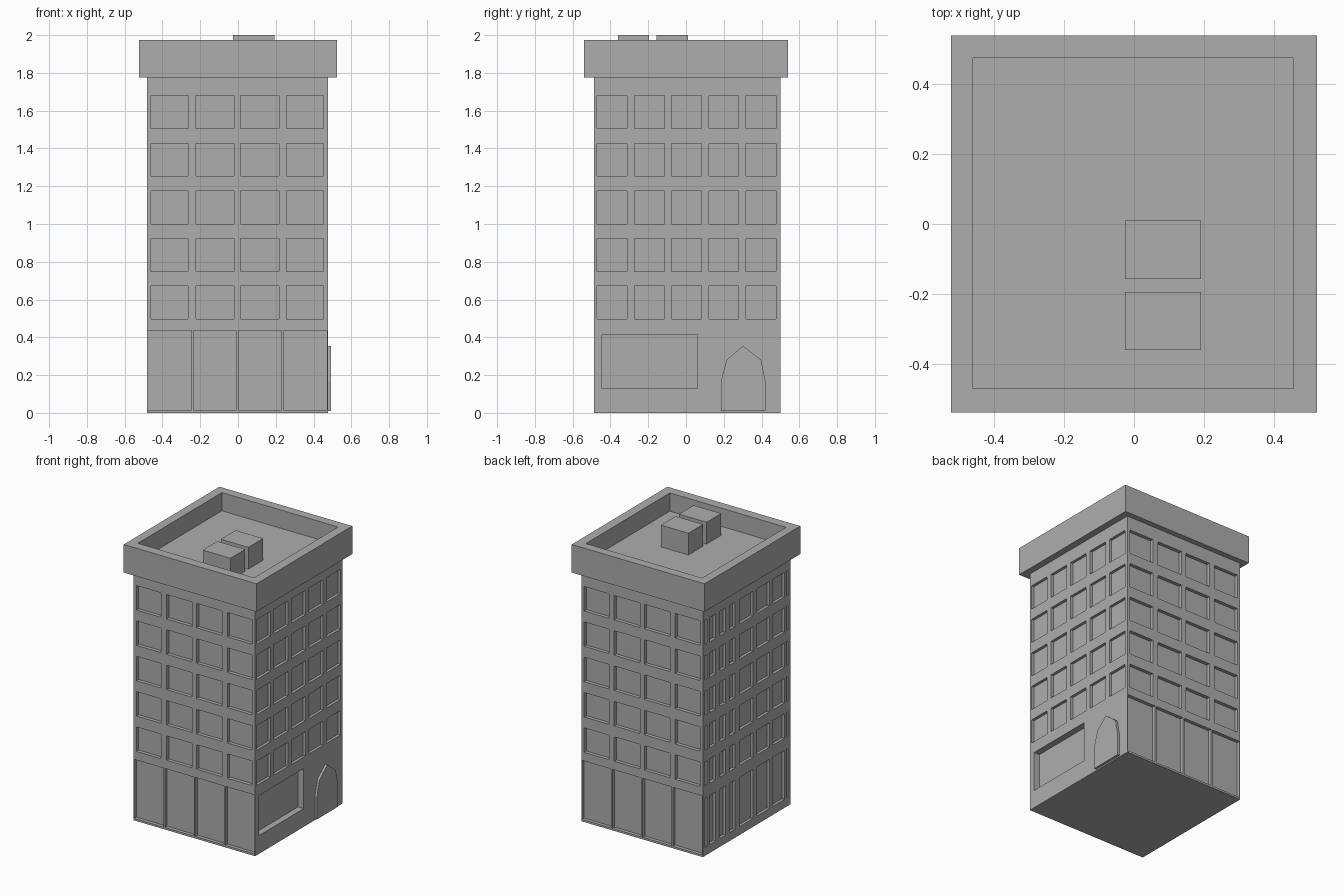
import bpy
import bmesh

cube = bpy.data.objects.get("Cube")
if cube:
    bpy.data.objects.remove(cube, do_unlink=True)

grey = bpy.data.materials.new("concrete grey")
grey.use_nodes = True
grey.diffuse_color = (0.42, 0.42, 0.42, 1)
grey.node_tree.nodes["Principled BSDF"].inputs["Base Color"].default_value = (0.42, 0.42, 0.42, 1)


def finish(name, bm):
    bmesh.ops.recalc_face_normals(bm, faces=bm.faces)
    mesh = bpy.data.meshes.new(name)
    bm.to_mesh(mesh)
    bm.free()
    mesh.materials.append(grey)
    obj = bpy.data.objects.new(name, mesh)
    bpy.context.scene.collection.objects.link(obj)
    return obj


def boxes(name, ranges):
    """One object of boxes, each given as x, y and z ranges."""
    bm = bmesh.new()
    for spans in ranges:
        for v in bmesh.ops.create_cube(bm, size=1)["verts"]:
            v.co = [(a + b) / 2 + c * (b - a) for c, (a, b) in zip(v.co, spans)]
    return finish(name, bm)


def carve(obj, name, ranges):
    """Cut boxes out of an object."""
    cutter = boxes(name, ranges)
    cutter.hide_render = True
    mod = obj.modifiers.new(name, "BOOLEAN")
    mod.operation = "DIFFERENCE"
    mod.solver = "EXACT"
    mod.object = cutter
    bpy.context.view_layer.objects.active = obj
    bpy.ops.object.modifier_apply(modifier=name)
    bpy.data.objects.remove(cutter, do_unlink=True)


# Main tower
X0, X1, Y0, Y1 = -0.483, 0.476, -0.487, 0.5
OUT = 0.1
tower = boxes("tower", [((X0, X1), (Y0, Y1), (0, 1.79))])
floors = [(0.497 + i * 0.252, 0.671 + i * 0.252) for i in range(5)]

# Front and back: four windows per floor over four tall ground panels
columns = [(-0.46, -0.265), (-0.222, -0.022), (0.014, 0.216), (0.258, 0.453)]
panels = [(-0.478, -0.247), (-0.236, -0.008), (0.003, 0.23), (0.241, 0.471)]
for name, depth in (("front_recesses", (Y0 - OUT, Y0 + 0.025)),
                    ("back_recesses", (Y1 - 0.025, Y1 + OUT))):
    carve(tower, name,
          [(c, depth, f) for c in columns for f in floors]
          + [(p, depth, (0.014, 0.435)) for p in panels])

# Left side: five windows per floor and a wide shop window
side_columns = [(-0.47 + i * 0.197, -0.312 + i * 0.197) for i in range(5)]
carve(tower, "left_recesses",
      [((X1 - 0.02, X1 + OUT), c, f) for c in side_columns for f in floors]
      + [((X1 - 0.045, X1 + OUT), (-0.445, 0.06), (0.13, 0.415))])

# Right side: narrow windows to the back, wider ones to the front
right_columns = [(0.455, 0.473), (0.355, 0.425), (0.245, 0.305), (0.14, 0.2),
                 (-0.065, 0.085), (-0.25, -0.11), (-0.42, -0.29), (-0.46, -0.445)]
carve(tower, "right_recesses",
      [((X0 - OUT, X0 + 0.02), c, f)
       for c in right_columns for f in floors + [(0.06, 0.41)]])

# Overhanging parapet with a sunken roof
parapet = boxes("parapet", [((-0.524, 0.524), (-0.539, 0.539), (1.775, 1.975))])
carve(parapet, "roof_recess", [((-0.46, 0.457), (-0.471, 0.475), (1.845, 2.1))])

# Rooftop units
for name, span in (("front_roof_unit", (-0.36, -0.195)), ("rear_roof_unit", (-0.157, 0.01))):
    boxes(name, [((-0.026, 0.192), span, (1.84, 2.0))])

# Pointed door on the left side
outline = [(0.185, 0.01), (0.42, 0.01), (0.42, 0.17), (0.398, 0.28),
           (0.302, 0.355), (0.215, 0.28), (0.185, 0.17)]
bm = bmesh.new()
face = bm.faces.new([bm.verts.new((X1 - 0.01, y, z)) for y, z in outline])
side = bmesh.ops.extrude_face_region(bm, geom=[face], use_keep_orig=True)["geom"]
bmesh.ops.translate(bm, vec=(0.027, 0, 0),
                    verts=[v for v in side if isinstance(v, bmesh.types.BMVert)])
finish("pointed_door", bm)
